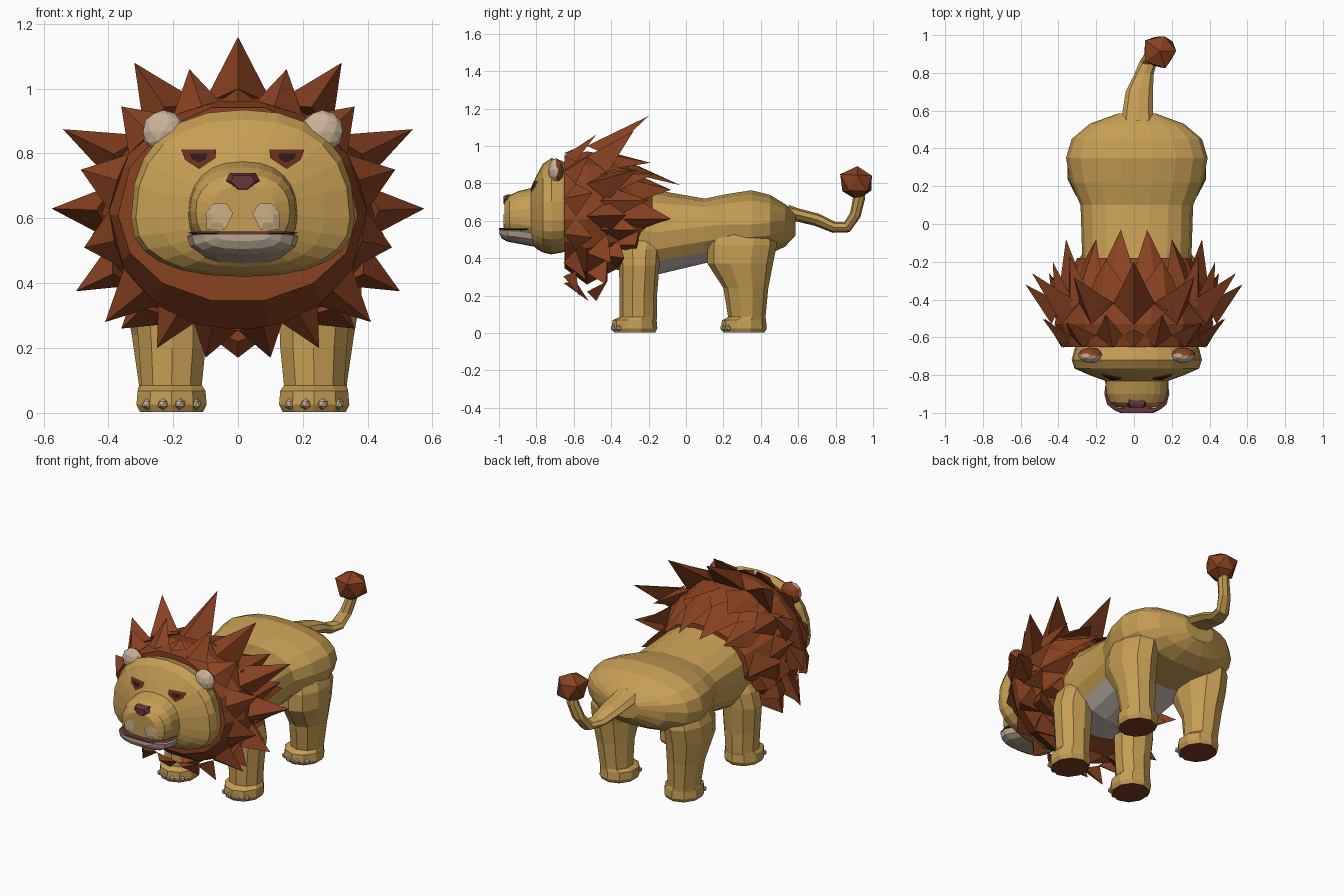
import bpy, bmesh, math, random
from mathutils import Vector
from mathutils.bvhtree import BVHTree

random.seed(4)
if "Cube" in bpy.data.objects:
    bpy.data.objects.remove(bpy.data.objects["Cube"])
CX = 0.015  # the animal's midline


def material(name, *rgb):
    m = bpy.data.materials.new(name)
    m.use_nodes = True
    m.diffuse_color = (*rgb, 1)
    m.node_tree.nodes["Principled BSDF"].inputs["Base Color"].default_value = (*rgb, 1)
    return m


TAN = material("tan fur", 0.56, 0.34, 0.088)
MANE = material("mane brown", 0.25, 0.054, 0.015)
CREAM = material("cream", 0.60, 0.46, 0.32)
PAD = material("pale muzzle", 0.60, 0.44, 0.24)
JAW = material("jaw grey", 0.48, 0.39, 0.29)
NOSE = material("nose plum", 0.13, 0.037, 0.042)
SOLE = material("sole brown", 0.18, 0.042, 0.016)
EYE = material("eye brown", 0.13, 0.028, 0.013)
DARK = material("pupil dark", 0.025, 0.01, 0.008)
GREY = material("belly grey", 0.64, 0.55, 0.49)


def finish(name, bm, mats, rule=None):
    bmesh.ops.recalc_face_normals(bm, faces=bm.faces)
    bm.normal_update()
    for f in bm.faces:
        if rule:
            f.material_index = rule(f.calc_center_median(), f.normal)
    me = bpy.data.meshes.new(name)
    bm.to_mesh(me)
    bm.free()
    for m in mats:
        me.materials.append(m)
    ob = bpy.data.objects.new(name, me)
    bpy.context.collection.objects.link(ob)
    return ob


def loft(name, rings, mats, rule=None):
    bm = bmesh.new()
    loops = [[bm.verts.new(p) for p in r] for r in rings]
    n = len(loops[0])
    for a, b in zip(loops, loops[1:]):
        for i in range(n):
            bm.faces.new((a[i], a[(i + 1) % n], b[(i + 1) % n], b[i]))
    bm.faces.new(loops[0])
    bm.faces.new(loops[-1])
    return finish(name, bm, mats, rule)


def power(v, e):
    return math.copysign(abs(v) ** e, v)


def section(y, hw, lo, mid, hi, n=18, e=0.85, cx=CX):
    # upright egg-shaped cross-section
    pts = []
    for i in range(n):
        a = math.tau * i / n
        c, s = power(math.cos(a), e), power(math.sin(a), e)
        pts.append((cx + hw * c, y, mid + s * ((hi - mid) if s > 0 else (mid - lo))))
    return pts


def level(z, x, y, hx, hy, n=10):
    # horizontal cross-section of a leg
    return [(x + hx * math.cos(math.tau * (i + 0.5) / n),
             y + hy * math.sin(math.tau * (i + 0.5) / n), z) for i in range(n)]


# Body with a pale belly
loft("body", [section(*r) for r in (
    (-0.6, 0.24, 0.40, 0.60, 0.82), (-0.35, 0.29, 0.33, 0.56, 0.80),
    (-0.15, 0.29, 0.31, 0.54, 0.765), (0.1, 0.298, 0.37, 0.57, 0.72),
    (0.22, 0.35, 0.40, 0.58, 0.745), (0.35, 0.375, 0.41, 0.58, 0.765),
    (0.45, 0.345, 0.42, 0.59, 0.74), (0.53, 0.25, 0.46, 0.60, 0.69),
    (0.585, 0.1, 0.52, 0.60, 0.64))],
    [TAN, GREY], lambda c, n: int(n.z < -0.75 and -0.3 < c.y < 0.2))

# Legs with flared paws and claws
FRONT = ((0.085, 0.22, -0.255, 0.098, 0.10), (0.2, 0.218, -0.255, 0.108, 0.10),
         (0.36, 0.222, -0.25, 0.118, 0.108), (0.45, 0.21, -0.25, 0.105, 0.115),
         (0.54, 0.17, -0.25, 0.08, 0.11))
HIND = ((0.085, 0.23, 0.325, 0.095, 0.10), (0.24, 0.24, 0.32, 0.108, 0.12),
        (0.37, 0.25, 0.29, 0.122, 0.175), (0.47, 0.248, 0.3, 0.122, 0.185),
        (0.58, 0.21, 0.31, 0.12, 0.16))
for end, upper, fy in (("front", FRONT, -0.275), ("hind", HIND, 0.31)):
    paw = tuple((z, 0.22, fy, hx, hx + 0.008)
                for z, hx in ((0.002, 0.102), (0.025, 0.114), (0.068, 0.11)))
    for side, s in (("left", 1), ("right", -1)):
        loft(f"{end}_leg_{side}",
             [level(z, CX + s * x, y, hx, hy) for z, x, y, hx, hy in paw + upper],
             [TAN, SOLE], lambda c, n: int(c.z < 0.01))
        bm = bmesh.new()
        for k in (-0.075, -0.026, 0.026, 0.075):
            made = bmesh.ops.create_icosphere(bm, subdivisions=1, radius=0.018)
            y = fy - 0.111 + max(abs(k) - 0.035, 0) * 0.7
            bmesh.ops.translate(bm, verts=made["verts"], vec=(CX + s * 0.22 + k, y, 0.027))
        finish(f"{end}_claws_{side}", bm, [CREAM])

# Head and muzzle
head = loft("head", [section(*r, n=24) for r in (
    (-0.58, 0.28, 0.47, 0.62, 0.86), (-0.66, 0.33, 0.43, 0.60, 0.92),
    (-0.72, 0.345, 0.42, 0.60, 0.935), (-0.765, 0.33, 0.43, 0.60, 0.905),
    (-0.80, 0.25, 0.45, 0.60, 0.84), (-0.83, 0.168, 0.48, 0.61, 0.775),
    (-0.90, 0.163, 0.50, 0.62, 0.757), (-0.945, 0.145, 0.51, 0.62, 0.735),
    (-0.97, 0.1, 0.54, 0.62, 0.70))], [TAN])

# Lower jaw with a dark mouth line on top
loft("lower_jaw", [section(*r, n=16, e=0.75) for r in (
    (-0.78, 0.14, 0.455, 0.53, 0.545), (-0.90, 0.172, 0.478, 0.545, 0.554),
    (-0.955, 0.158, 0.488, 0.547, 0.554), (-0.985, 0.12, 0.505, 0.55, 0.554),
    (-0.998, 0.085, 0.53, 0.55, 0.554))], [JAW])
loft("mouth_line", [section(y, hw, 0.55, 0.555, 0.56, n=8, e=0.4) for y, hw in (
    (-0.84, 0.165), (-0.90, 0.172), (-0.955, 0.158), (-0.985, 0.121), (-1.0, 0.087))], [NOSE])

# Painted face details, laid on the head as thin plates
surface = BVHTree.FromPolygons([v.co.copy() for v in head.data.vertices],
                               [tuple(p.vertices) for p in head.data.polygons])


def plate(name, outline, mat, lift):
    n = len(outline)
    mx, mz = (sum(p[k] for p in outline) / n for k in (0, 1))
    bm = bmesh.new()

    def drop(x, z):
        hit = surface.ray_cast(Vector((x, -2, z)), Vector((0, 1, 0)))[0]
        return bm.verts.new((x, hit.y - lift, z))

    outer = [drop(x, z) for x, z in outline]
    inner = [drop((x + mx) / 2, (z + mz) / 2) for x, z in outline]
    for i in range(n):
        j = (i + 1) % n
        bm.faces.new((outer[i], outer[j], inner[j], inner[i]))
    bm.faces.new(inner)
    bmesh.ops.recalc_face_normals(bm, faces=bm.faces)
    if sum(f.normal.y for f in bm.faces) > 0:
        bmesh.ops.reverse_faces(bm, faces=bm.faces)
    me = bpy.data.meshes.new(name)
    bm.to_mesh(me)
    bm.free()
    me.materials.append(mat)
    bpy.context.collection.objects.link(bpy.data.objects.new(name, me))


for side, s in (("left", 1), ("right", -1)):
    lid = ((0.082, 0.812), (0.19, 0.812), (0.178, 0.78), (0.135, 0.752), (0.085, 0.785))
    plate(f"eye_{side}", [(CX + s * x, z) for x, z in lid], EYE, 0.005)
    pupil = ((0.11, 0.8), (0.165, 0.8), (0.158, 0.784), (0.135, 0.772), (0.112, 0.784))
    plate(f"pupil_{side}", [(CX + s * x, z) for x, z in pupil], DARK, 0.009)
    pad = ((0.03, 0.615), (0.05, 0.645), (0.09, 0.645), (0.115, 0.615), (0.112, 0.565), (0.055, 0.565))
    plate(f"whisker_pad_{side}", [(CX + s * x, z) for x, z in pad], PAD, 0.007)
    # Ear: pale front, brown back
    bm = bmesh.new()
    bmesh.ops.create_icosphere(bm, subdivisions=2, radius=1)
    for v in bm.verts:
        v.co = (CX + s * 0.245 + v.co.x * 0.066, -0.695 + v.co.y * 0.042, 0.868 + v.co.z * 0.066)
    finish(f"ear_{side}", bm, [CREAM, MANE], lambda c, n: int(n.y > 0.1))

# Nose wedge
shape = ((-0.04, 0.74), (0.04, 0.74), (0.052, 0.715), (0.02, 0.682), (-0.02, 0.682), (-0.052, 0.715))
loft("nose", [[(CX + x * k, y, 0.712 + (z - 0.712) * k) for x, z in shape]
              for y, k in ((-0.90, 1), (-0.955, 1), (-0.975, 0.7))], [NOSE])

# Mane core
loft("mane_core", [section(*r, n=14, e=1, cx=0) for r in (
    (-0.65, 0.37, 0.34, 0.61, 0.95), (-0.53, 0.42, 0.25, 0.61, 0.98),
    (-0.36, 0.39, 0.34, 0.61, 0.95), (-0.18, 0.3, 0.46, 0.60, 0.80))], [MANE])

# Mane locks: rows of ridged blades that meet at shared valleys
RIM = ((0, -0.56, 1.0), (0.15, -0.48, 1.06), (0.36, -0.52, 0.945), (0.485, -0.5, 0.75),
       (0.475, -0.5, 0.51), (0.41, -0.53, 0.28), (0.25, -0.57, 0.2), (0.1, -0.52, 0.17))
CROWN = ((0, -0.2, 1.16), (0.32, -0.28, 1.08), (0.54, -0.26, 0.875), (0.575, -0.32, 0.63),
         (0.50, -0.40, 0.375), (0.36, -0.43, 0.26), (0, -0.48, 0.17))
SHOULDER = ((0.15, -0.19, 0.91), (0.34, -0.17, 0.85), (0.43, -0.2, 0.71), (0.45, -0.26, 0.55),
            (0.41, -0.33, 0.4))
NAPE = ((0.07, -0.03, 0.79), (0.2, -0.08, 0.765), (0.36, -0.08, 0.61), (0.37, -0.27, 0.47))


def around(a, y, r):
    return Vector((r * 1.12 * math.cos(a), y, 0.61 + r * math.sin(a)))


bm = bmesh.new()
# row, ridge y and radius, valley y and radius
for row, ry, rr, vy, vr in ((RIM, -0.655, 0.35, -0.59, 0.355), (CROWN, -0.53, 0.39, -0.42, 0.355),
                            (SHOULDER, -0.46, 0.385, -0.36, 0.345), (NAPE, -0.4, 0.36, -0.25, 0.28)):
    tips = [Vector((s * x, y, z)) for x, y, z in row for s in ((1, -1) if x else (1,))]
    tips = sorted((math.atan2(t.z - 0.61, t.x / 1.12), t) for t in tips)
    for i, (a, tip) in enumerate(tips):
        before = min((a - tips[i - 1][0]) % math.tau / 2, 0.36)
        after = min((tips[(i + 1) % len(tips)][0] - a) % math.tau / 2, 0.36)
        v = [bm.verts.new(p) for p in (around(a - before, vy, vr), around(a, ry, rr),
                                       around(a + after, vy, vr), tip)]
        for f in ((0, 1, 3), (1, 2, 3), (2, 0, 3), (0, 2, 1)):
            bm.faces.new([v[k] for k in f])
finish("mane_locks", bm, [MANE])


# Tail, flat at the root and curling up, with a tuft
def tail_ring(x, y, z, pitch, wide, thick, n=8):
    ring = []
    for i in range(n):
        a = math.tau * i / n
        t = thick * math.sin(a)
        ring.append((x + wide * math.cos(a), y - t * math.sin(pitch), z + t * math.cos(pitch)))
    return ring


loft("tail", [tail_ring(*r) for r in (
    (0.02, 0.54, 0.64, -0.2, 0.085, 0.045), (0.02, 0.6, 0.63, -0.2, 0.08, 0.035),
    (0.028, 0.7, 0.605, -0.3, 0.072, 0.034), (0.052, 0.79, 0.565, -0.2, 0.052, 0.03),
    (0.075, 0.86, 0.565, 0.5, 0.045, 0.03), (0.1, 0.905, 0.63, 1.2, 0.04, 0.03),
    (0.125, 0.925, 0.72, 1.4, 0.035, 0.032), (0.13, 0.93, 0.79, 1.5, 0.025, 0.025))], [TAN])

bm = bmesh.new()
bmesh.ops.create_icosphere(bm, subdivisions=1, radius=0.103)
for v in bm.verts:
    v.co = v.co * random.uniform(0.82, 1.08) + Vector((0.135, 0.917, 0.8))
finish("tail_tuft", bm, [MANE])
